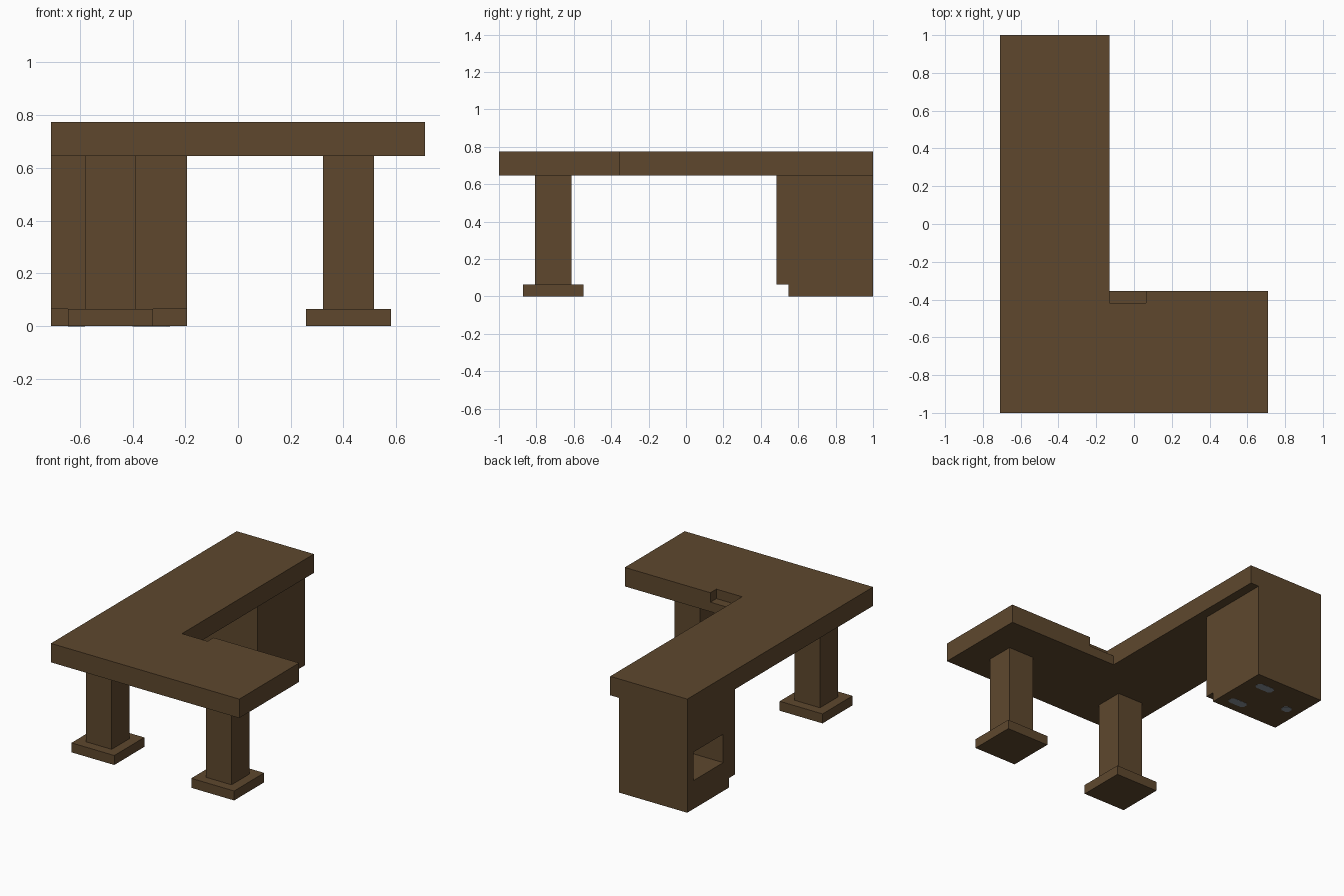
import bpy, bmesh
from mathutils import Vector

if "Cube" in bpy.data.objects:
    bpy.data.objects.remove(bpy.data.objects["Cube"], do_unlink=True)

U = 2 / 31                      # design unit: everything snaps to this step
X0, Y0 = -11 * U, -15.5 * U     # front corner of the desk


def material(name, rgb):
    m = bpy.data.materials.new(name)
    m.use_nodes = True
    m.diffuse_color = (*rgb, 1)
    bsdf = next(n for n in m.node_tree.nodes if n.type == 'BSDF_PRINCIPLED')
    bsdf.inputs["Base Color"].default_value = (*rgb, 1)
    return m


wood = material("dark_wood", (0.112, 0.064, 0.027))
grey = material("grey_metal", (0.25, 0.28, 0.31))


def prism(name, outline, extrude, mat=wood):
    """Closed outline of 3D points pushed along a vector, in units from the desk corner."""
    bm = bmesh.new()
    origin = Vector((X0, Y0, 0))
    face = bm.faces.new([bm.verts.new(origin + Vector(p) * U) for p in outline])
    top = bmesh.ops.extrude_face_region(bm, geom=[face])["geom"]
    bmesh.ops.translate(bm, vec=Vector(extrude) * U,
                        verts=[v for v in top if isinstance(v, bmesh.types.BMVert)])
    bmesh.ops.recalc_face_normals(bm, faces=bm.faces)
    mesh = bpy.data.meshes.new(name)
    bm.to_mesh(mesh)
    bm.free()
    mesh.materials.append(mat)
    obj = bpy.data.objects.new(name, mesh)
    bpy.context.collection.objects.link(obj)
    return obj


def box(name, lo, hi, mat=wood):
    (x, y, z), (a, b, c) = lo, hi
    return prism(name, [(x, y, z), (a, y, z), (a, b, z), (x, b, z)], (0, 0, c - z), mat)


def carve(obj, lo, hi):
    """Cut a box out of an object and discard the cutter."""
    cutter = box("cutter", lo, hi)
    cutter.hide_render = True
    mod = obj.modifiers.new("carve", 'BOOLEAN')
    mod.operation, mod.solver, mod.object = 'DIFFERENCE', 'EXACT', cutter
    bpy.context.view_layer.objects.active = obj
    bpy.ops.object.modifier_apply(modifier=mod.name)
    bpy.data.objects.remove(cutter, do_unlink=True)


# L-shaped top with a shallow notch beside the inner corner
outline = [(0, 0), (22, 0), (22, 10), (9, 10), (9, 31), (0, 31)]
desk_top = prism("desk_top", [(x, y, 10) for x, y in outline], (0, 0, 2))
carve(desk_top, (9, 9, 11), (12, 11, 13))

# Square legs on flat feet under the front wing
for side, x in (("right", 1), ("left", 15)):
    box(f"{side}_leg", (x + 1, 3, 1), (x + 4, 6, 10))
    box(f"{side}_foot", (x, 2, 0), (x + 5, 7, 1))

# Cabinet with a recessed toe space and an open cubby on the outer side
side_profile = [(24, 0), (31, 0), (31, 10), (23, 10), (23, 1), (24, 1)]
cabinet = prism("cabinet", [(0, y, z) for y, z in side_profile], (8, 0, 0))
carve(cabinet, (-1, 25, 3), (7, 30, 6))

# Small rounded pads set flush into the cabinet base
for i, (x, y, w, d) in enumerate([(5.8, 29.3, 1.0, 0.45), (6.0, 25.4, 1.0, 0.45),
                                  (1.5, 27.5, 0.5, 0.45)]):
    k = d * 0.55
    pad = [(x - w, y - d + k), (x - w + k, y - d), (x + w - k, y - d), (x + w, y - d + k),
           (x + w, y + d - k), (x + w - k, y + d), (x - w + k, y + d), (x - w, y + d - k)]
    prism(f"base_pad_{i + 1}", [(px, py, -0.02) for px, py in pad], (0, 0, 0.06), grey)
